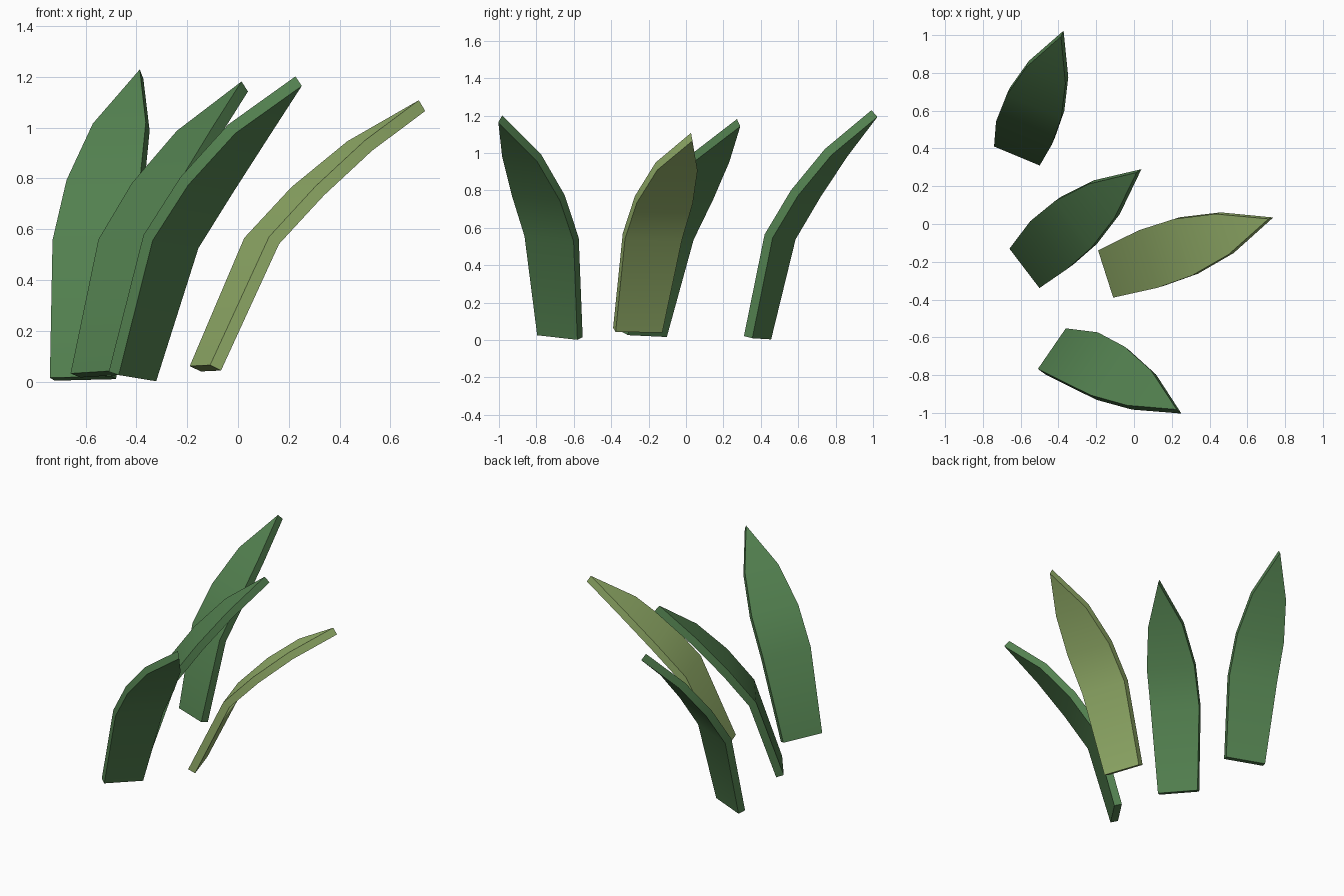
import bpy
import math
from mathutils import Matrix, Vector

if "Cube" in bpy.data.objects:
    bpy.data.objects.remove(bpy.data.objects["Cube"])

# Side profile of one blade: outward reach, height, half width
STATIONS = [
    (0.00, 0.000, 0.131),
    (0.237, 0.505, 0.160),
    (0.432, 0.705, 0.157),
    (0.650, 0.885, 0.113),
]
TIP = (0.910, 1.045)
THICKNESS = 0.05


def material(name, rgb):
    m = bpy.data.materials.new(name)
    m.diffuse_color = (*rgb, 1.0)
    m.use_nodes = True
    m.node_tree.nodes["Principled BSDF"].inputs["Base Color"].default_value = m.diffuse_color
    return m


DARK = material("leaf_green", (0.087, 0.220, 0.080))
LIGHT = material("young_leaf_green", (0.310, 0.450, 0.150))


def leaf(name, base, yaw, tilt, roll, mat):
    """Pointed, bent blade, thickened towards its underside."""
    verts = []
    for reach, height, half in STATIONS:
        verts += [(reach, -half, height), (reach, half, height)]
    verts.append((TIP[0], 0, TIP[1]))
    n = len(STATIONS)
    faces = [(2 * i, 2 * i + 2, 2 * i + 3, 2 * i + 1) for i in range(n - 1)]
    faces.append((2 * n - 2, 2 * n, 2 * n - 1))

    mesh = bpy.data.meshes.new(name)
    mesh.from_pydata(verts, [], faces)
    mesh.transform(
        Matrix.Translation(Vector(base))
        @ Matrix.Rotation(math.radians(yaw), 4, 'Z')
        @ Matrix.Rotation(math.radians(roll), 4, 'X')
        @ Matrix.Rotation(math.radians(tilt), 4, 'Y'))
    mesh.materials.append(mat)
    mesh.update()

    obj = bpy.data.objects.new(name, mesh)
    bpy.context.collection.objects.link(obj)
    solid = obj.modifiers.new("thickness", 'SOLIDIFY')
    solid.thickness = THICKNESS
    solid.offset = -1

    # Bake the thickness, then smooth the bends but keep the rim sharp
    bpy.ops.object.select_all(action='DESELECT')
    obj.select_set(True)
    bpy.context.view_layer.objects.active = obj
    bpy.ops.object.modifier_apply(modifier=solid.name)
    bpy.ops.object.shade_smooth_by_angle(angle=math.radians(30))
    return obj


# Four blades fanning out, each leaning a little differently
leaf("back_leaf", (-0.62, 0.36, 0.018), 67.4, -12.0, -1.3, DARK)
leaf("middle_leaf", (-0.58, -0.235, 0.037), 37.3, -6.8, -2.2, DARK)
leaf("front_leaf", (-0.435, -0.66, 0.027), -34.5, -9.4, -5.3, DARK)
leaf("young_leaf", (-0.15, -0.265, 0.063), 17.8, 0.0, -0.8, LIGHT)
